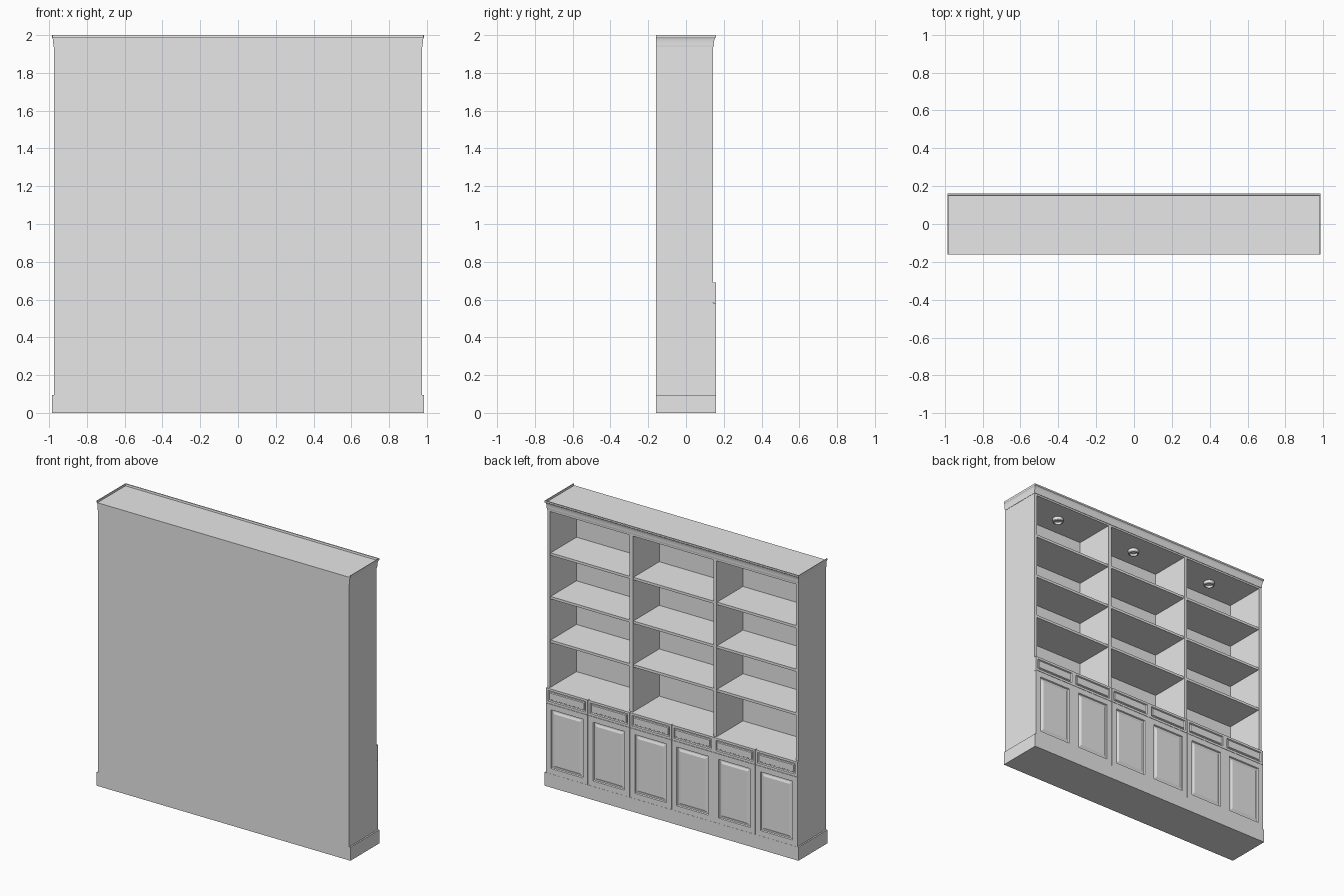
import bpy, bmesh, math
from mathutils import Matrix, Vector

cube = bpy.data.objects.get("Cube")
if cube:
    bpy.data.objects.remove(cube, do_unlink=True)

paint = bpy.data.materials.new("light_grey_paint")
paint.use_nodes = True
paint.diffuse_color = (0.8, 0.8, 0.8, 1)
paint.node_tree.nodes["Principled BSDF"].inputs["Base Color"].default_value = (0.8, 0.8, 0.8, 1)

# Main dimensions: the open side faces +y, the plain back faces -y
W, BACK, FRONT, FACE = 0.975, -0.16, 0.143, 0.159
PLINTH, RAIL, COUNTER, CEILING, CROWN = 0.095, 0.585, 0.69, 1.925, 1.937
CELL = W / 3


def finish(bm, name):
    bmesh.ops.recalc_face_normals(bm, faces=bm.faces)
    mesh = bpy.data.meshes.new(name)
    bm.to_mesh(mesh)
    bm.free()
    mesh.materials.append(paint)
    obj = bpy.data.objects.new(name, mesh)
    bpy.context.collection.objects.link(obj)
    return obj


def box_mesh(x0, x1, y0, y1, z0, z1):
    bm = bmesh.new()
    size = Matrix.Diagonal((x1 - x0, y1 - y0, z1 - z0, 1))
    middle = Matrix.Translation(((x0 + x1) / 2, (y0 + y1) / 2, (z0 + z1) / 2))
    bmesh.ops.create_cube(bm, size=1, matrix=middle @ size)
    return bm


def box(name, *bounds):
    return finish(box_mesh(*bounds), name)


def panelled_front(name, x0, x1, z0, z1, border, mould, bevel):
    """Slab whose +y face gets a frame, a sunk moulding and a raised field."""
    bm = box_mesh(x0, x1, FRONT, FACE, z0, z1)
    bm.normal_update()
    field = max(bm.faces, key=lambda f: f.normal.y)
    for thickness, depth in ((border, 0), (0.004, -0.008), (mould, 0), (bevel, 0.006)):
        bmesh.ops.inset_region(bm, faces=[field], thickness=thickness,
                               use_even_offset=True)
        for v in field.verts:
            v.co.y += depth
    return finish(bm, name)


# Carcass
box("plinth", -0.985, 0.985, BACK, 0.16, 0, PLINTH)
box("lower_carcass", -W, W, BACK, FRONT, PLINTH, COUNTER)
box("back_panel", -W, W, BACK, BACK + 0.01, COUNTER, CROWN)
box("top_rail", -W, W, BACK, FRONT, CEILING, 1.985)
for side, s in (("left", 1), ("right", -1)):
    edges = sorted((s * W, s * (W - 0.02)))
    box(side + "_side", *edges, BACK, FRONT, COUNTER, CEILING)
    x = s * CELL
    box(side + "_divider", x - 0.0125, x + 0.0125, BACK + 0.01, FRONT, COUNTER, CEILING)

# Shelves, three in each of three bays
for bay in (-1, 0, 1):
    for level in range(3):
        z = 1.003 + level * 0.306
        x = bay * 2 * CELL
        box("shelf", x - CELL + 0.01, x + CELL - 0.01, BACK + 0.01, FRONT - 0.006, z, z + 0.018)

# Doors and drawers, six across
for i in range(6):
    x0 = -W + i * CELL + (0.0015 if i else 0)
    x1 = -W + (i + 1) * CELL - (0.0015 if i < 5 else 0)
    panelled_front("door", x0, x1, PLINTH, RAIL - 0.002, 0.038, 0.008, 0.014)
    panelled_front("drawer", x0, x1, RAIL, COUNTER, 0.016, 0.006, 0.004)

# Crown moulding: (outward offset, height), mitred round three sides
profile = [(-0.004, CROWN), (0.002, CROWN), (0.003, 1.947)]
for k in range(7):
    a = math.radians(15 * k)
    profile.append((0.003 + 0.006 * (1 - math.cos(a)), 1.95 + 0.036 * math.sin(a)))
profile += [(0.0105, 1.989), (0.0105, 2.0), (0.006, 2.0), (0.004, 1.98), (-0.004, 1.98)]
bm = bmesh.new()
rings = []
for sx, front in ((1, False), (1, True), (-1, True), (-1, False)):
    rings.append([bm.verts.new((sx * (W + o), FRONT + o * 1.6 if front else BACK, z))
                  for o, z in profile])
for a, b in zip(rings, rings[1:]):
    for k in range(len(profile)):
        j = (k + 1) % len(profile)
        bm.faces.new((a[k], a[j], b[j], b[k]))
bm.faces.new(rings[0])
bm.faces.new(rings[-1])
finish(bm, "crown_moulding")
box("top_board", -W - 0.004, W + 0.004, BACK, FRONT + 0.007, 1.975, 1.987)

# Ceiling spotlights: ring with a shallow cup, one per bay
cup = [(0.036, 0), (0.036, -0.022), (0.033, -0.026), (0.027, -0.026),
       (0.022, -0.012), (0.0, -0.01)]
for bay in (-1, 0, 1):
    bm = bmesh.new()
    verts = [bm.verts.new((r, 0, z)) for r, z in cup]
    edges = [bm.edges.new(pair) for pair in zip(verts, verts[1:])]
    bmesh.ops.spin(bm, geom=verts + edges, cent=(0, 0, 0), axis=(0, 0, 1),
                   angle=math.tau, steps=24)
    bmesh.ops.remove_doubles(bm, verts=bm.verts, dist=0.0001)
    bmesh.ops.translate(bm, verts=bm.verts, vec=Vector((bay * 2 * CELL, -0.005, CEILING)))
    light = finish(bm, "spotlight")
    bpy.ops.object.select_all(action="DESELECT")
    light.select_set(True)
    bpy.context.view_layer.objects.active = light
    bpy.ops.object.shade_smooth_by_angle(angle=math.radians(35))
